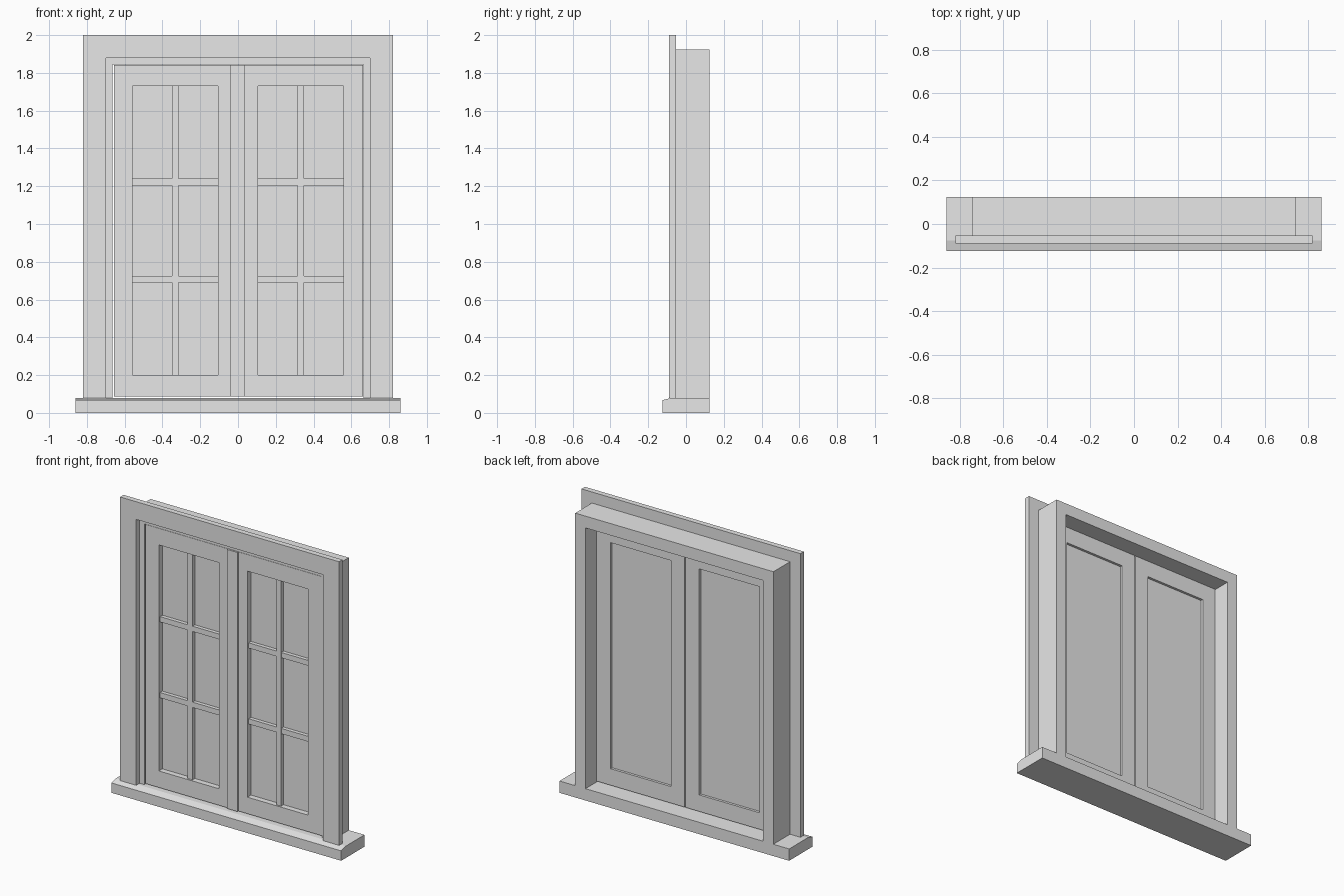
import bpy
import bmesh
from mathutils import Vector

default = bpy.data.objects.get("Cube")
if default:
    bpy.data.objects.remove(default, do_unlink=True)

paint = bpy.data.materials.new("light_grey")
paint.use_nodes = True
grey = (0.8, 0.8, 0.8, 1)
paint.diffuse_color = grey
paint.node_tree.nodes["Principled BSDF"].inputs["Base Color"].default_value = grey


def prism(name, outline, sweep):
    """Sweep a closed outline of 3D points along a vector."""
    bm = bmesh.new()
    face = bm.faces.new([bm.verts.new(p) for p in outline])
    swept = bmesh.ops.extrude_face_region(bm, geom=[face])["geom"]
    verts = [v for v in swept if isinstance(v, bmesh.types.BMVert)]
    bmesh.ops.translate(bm, verts=verts, vec=Vector(sweep))
    bmesh.ops.recalc_face_normals(bm, faces=bm.faces)
    mesh = bpy.data.meshes.new(name)
    bm.to_mesh(mesh)
    bm.free()
    mesh.materials.append(paint)
    obj = bpy.data.objects.new(name, mesh)
    bpy.context.collection.objects.link(obj)
    return obj


def front_prism(name, outline, y0, y1):
    return prism(name, [(x, y0, z) for x, z in outline], (0, y1 - y0, 0))


def box(name, x0, x1, y0, y1, z0, z1):
    return front_prism(name, [(x0, z0), (x1, z0), (x1, z1), (x0, z1)], y0, y1)


def ring(name, outer, inner, y0, y1):
    """Rectangular frame with a rectangular hole, both (x0, x1, z0, z1)."""
    corners = []
    for x0, x1, z0, z1 in (outer, inner):
        corners.append([(x0, z0), (x1, z0), (x1, z1), (x0, z1)])
    bm = bmesh.new()
    loops = [[bm.verts.new((x, y, z)) for x, z in c]
             for c, y in ((corners[0], y0), (corners[1], y0),
                          (corners[1], y1), (corners[0], y1))]
    for k in range(4):
        a, b = loops[k], loops[(k + 1) % 4]
        for i in range(4):
            j = (i + 1) % 4
            bm.faces.new((a[i], a[j], b[j], b[i]))
    bmesh.ops.recalc_face_normals(bm, faces=bm.faces)
    mesh = bpy.data.meshes.new(name)
    bm.to_mesh(mesh)
    bm.free()
    mesh.materials.append(paint)
    obj = bpy.data.objects.new(name, mesh)
    bpy.context.collection.objects.link(obj)
    return obj


# Sill with a sloped front lip
sill_profile = [(-0.125, 0), (0.125, 0), (0.125, 0.08), (-0.075, 0.08), (-0.125, 0.067)]
prism("sill", [(-0.86, y, z) for y, z in sill_profile], (1.72, 0, 0))

# Deep box frame, open at the bottom onto the sill
OUT, IN = 0.742, 0.665
front_prism("box_frame", [(-OUT, 0.08), (-IN, 0.08), (-IN, 1.845), (IN, 1.845),
                          (IN, 0.08), (OUT, 0.08), (OUT, 1.925), (-OUT, 1.925)],
            -0.053, 0.125)

# Mitred front casing
for side, s in (("left", 1), ("right", -1)):
    front_prism(side + "_casing", [(s * 0.7, 0.08), (s * 0.82, 0.08),
                                   (s * 0.82, 2), (s * 0.7, 1.88)], -0.09, -0.053)
front_prism("head_casing", [(-0.7, 1.88), (0.7, 1.88), (0.82, 2), (-0.82, 2)],
            -0.09, -0.053)

# Two sashes with glass and glazing bars
for side, s, edge in (("left", 1, 0.663), ("right", -1, 0.657)):
    xs = sorted((s * 0.003, s * edge))
    hole = sorted((s * 0.106, s * 0.558))
    ring(side + "_sash", (*xs, 0.088, 1.842), (*hole, 0.2, 1.73), -0.05, 0.01)
    box(side + "_glass", *hole, -0.012, -0.007, 0.2, 1.73)
    mid = s * 0.332
    box(side + "_upright_bar", mid - 0.018, mid + 0.018, -0.038, -0.012, 0.2, 1.73)
    for level, z in (("lower", 0.708), ("upper", 1.222)):
        for part, x0, x1 in (("a", hole[0], mid - 0.018), ("b", mid + 0.018, hole[1])):
            box(f"{side}_{level}_cross_bar_{part}", x0, x1, -0.037, -0.012,
                z - 0.018, z + 0.018)

# Cover strip over the meeting stiles
box("meeting_strip", -0.039, 0.037, -0.06, -0.05, 0.088, 1.842)
